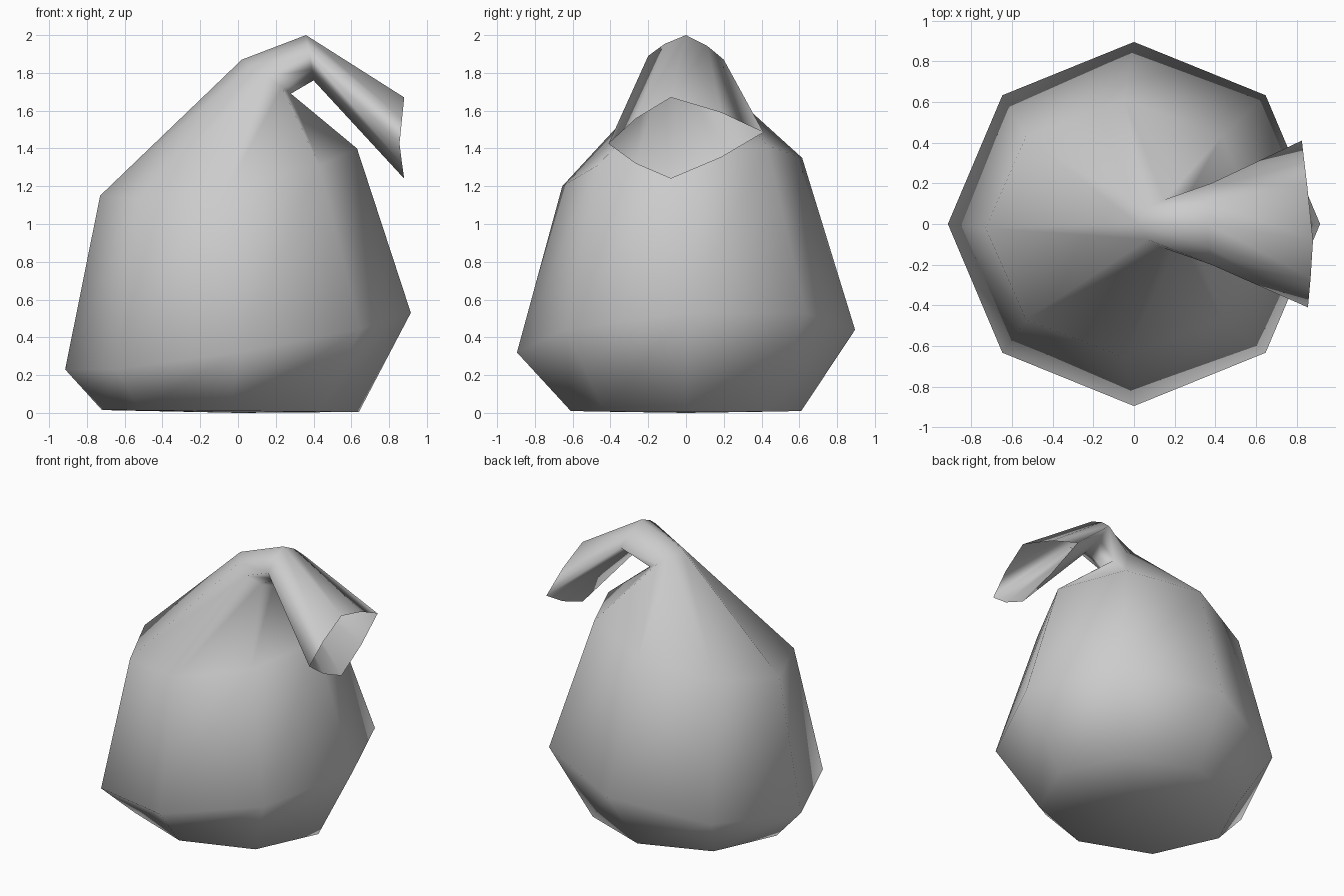
import bpy
import bmesh
import math
from mathutils import Vector

cube = bpy.data.objects.get("Cube")
if cube:
    bpy.data.objects.remove(cube, do_unlink=True)

SIDES = 8


def make_material(name, colour):
    material = bpy.data.materials.new(name)
    material.use_nodes = True
    material.diffuse_color = colour
    material.node_tree.nodes["Principled BSDF"].inputs["Base Color"].default_value = colour
    return material


def add_ring(bm, centre, across, depth, pinch=1.0, saddle=(0, 0, 0)):
    """Tilted oval of vertices; pinch pulls the diagonal corners inward."""
    centre, across, depth, saddle = map(Vector, (centre, across, depth, saddle))
    ring = []
    for i in range(SIDES):
        angle = math.tau * i / SIDES
        scale = pinch if i % 2 else 1.0
        offset = across * math.cos(angle) + depth * math.sin(angle)
        ring.append(bm.verts.new(centre + offset * scale + saddle * math.cos(angle * 2)))
    return ring


def bridge(bm, lower, upper):
    for i in range(SIDES):
        j = (i + 1) % SIDES
        bm.faces.new((lower[i], lower[j], upper[j], upper[i]))


bm = bmesh.new()

# Bulging body
base = add_ring(bm, (-0.04, 0, 0.01), (0.68, 0, -0.005), (0, 0.61, 0))
belly = add_ring(bm, (0, 0, 0.38), (0.915, 0, 0.15), (0, 0.895, 0.06))
shoulder = add_ring(bm, (-0.05, -0.02, 1.275), (0.68, 0, 0.125), (0, 0.635, 0.075))

# Tied neck, bend and flared open mouth
neck = add_ring(bm, (0.15, 0, 1.78), (0.13, 0, -0.09), (0, 0.12, 0), pinch=0.9)
bend = add_ring(bm, (0.38, 0, 1.88), (0.02, 0, -0.12), (0, 0.2, -0.01), pinch=0.8)
mouth = add_ring(bm, (0.86, -0.04, 1.455), (0, 0, -0.215), (-0.015, 0.41, 0.03),
                 pinch=0.78, saddle=(0.02, -0.04, 0))

rings = [base, belly, shoulder, neck, bend, mouth]
for lower, upper in zip(rings, rings[1:]):
    bridge(bm, lower, upper)

# Closed underside
middle = bm.verts.new((0, 0, 0))
for i in range(SIDES):
    bm.faces.new((base[(i + 1) % SIDES], base[i], middle))

for face in bm.faces:
    face.smooth = True

mesh = bpy.data.meshes.new("sack")
bm.to_mesh(mesh)
bm.free()
mesh.materials.append(make_material("plain grey cloth", (0.6, 0.6, 0.6, 1)))
sack = bpy.data.objects.new("sack", mesh)
bpy.context.collection.objects.link(sack)
